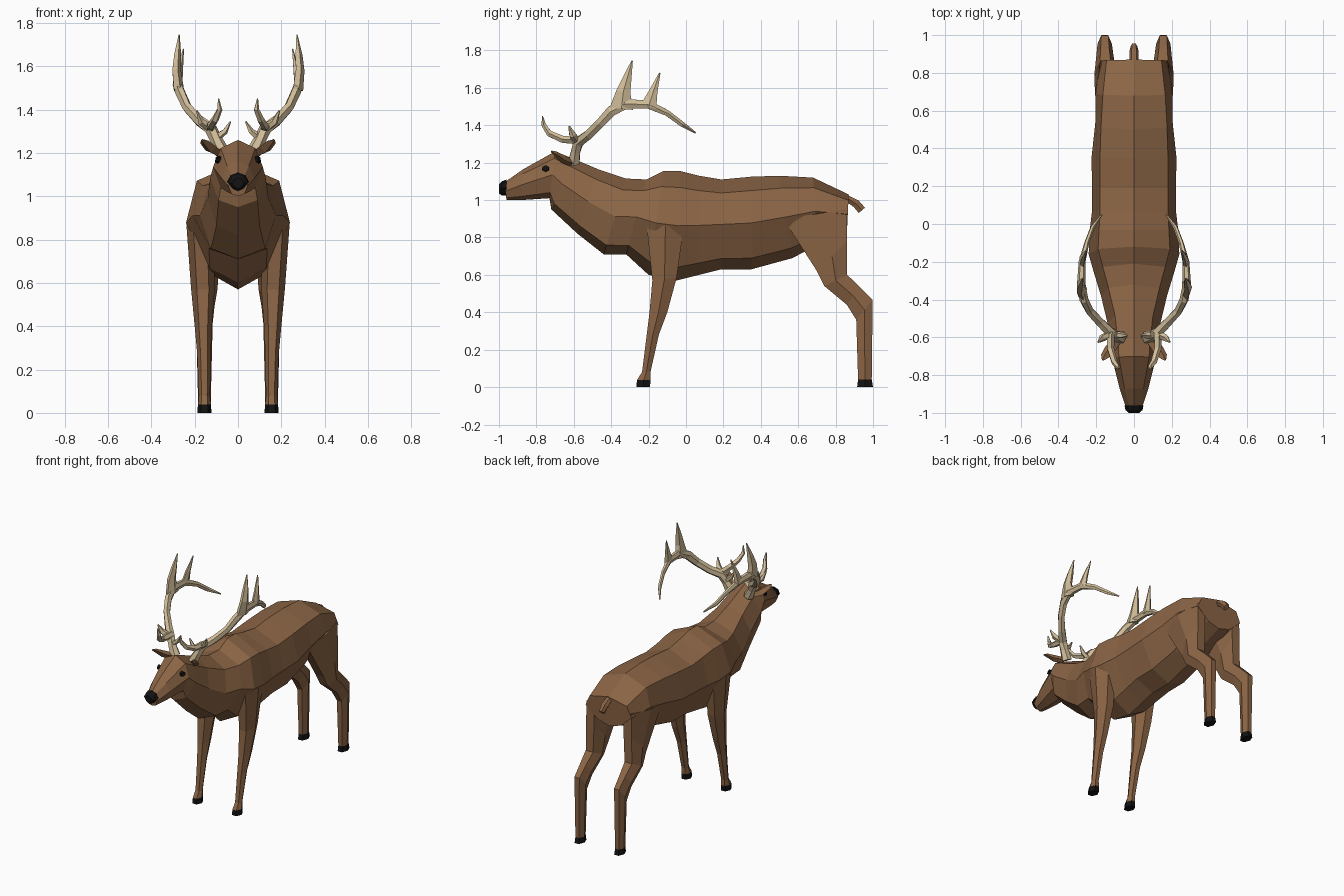
import bpy, bmesh, math
from mathutils import Vector


def material(name, rgb):
    m = bpy.data.materials.new(name)
    m.diffuse_color = (*rgb, 1)
    return m


BROWN = material("brown coat", (0.26, 0.13, 0.06))
TAN = material("tan antler", (0.64, 0.51, 0.32))
BLACK = material("black", (0.006, 0.006, 0.006))


def loft(name, rings, mats, rule=None):
    """Flat-shaded skin over equal rings, capped at both ends."""
    bm = bmesh.new()
    rows = [[bm.verts.new(p) for p in r] for r in rings]
    n = len(rows[0])
    for i, (a, b) in enumerate(zip(rows, rows[1:])):
        for j in range(n):
            k = (j + 1) % n
            f = bm.faces.new((a[j], a[k], b[k], b[j]))
            f.material_index = rule(i) if rule else 0
    bm.faces.new(rows[0]).material_index = rule(0) if rule else 0
    bm.faces.new(rows[-1]).material_index = rule(len(rows) - 2) if rule else 0
    bmesh.ops.recalc_face_normals(bm, faces=bm.faces)
    me = bpy.data.meshes.new(name)
    bm.to_mesh(me)
    bm.free()
    for m in mats:
        me.materials.append(m)
    ob = bpy.data.objects.new(name, me)
    bpy.context.collection.objects.link(ob)
    return ob


def trunk_ring(yt, zt, yb, zb, w1, w2, w3):
    """Eight-sided section between a top and a bottom point."""
    t, b = Vector((0, yt, zt)), Vector((0, yb, zb))
    half = [(w1, 0.15), (w2, 0.5), (w3, 0.88)]
    right = [t.lerp(b, f) + Vector((w, 0, 0)) for w, f in half]
    left = [Vector((-p.x, p.y, p.z)) for p in reversed(right)]
    return [t] + right + [b] + left


def leg_ring(yf, zf, yb, zb, x, hw, s):
    """Six-sided section between a front and a back point."""
    f, b = Vector((0, yf, zf)), Vector((0, yb, zb))
    pts = [(1, .5), (.5, 0), (-.5, 0), (-1, .5), (-.5, 1), (.5, 1)]
    return [f.lerp(b, v) + Vector((s * (x + u * hw), 0, 0)) for u, v in pts]


def tube(name, path, s, mat, n=5):
    """Tapered tube; path rows are x, y, z, half thickness, half depth."""
    pts = [Vector((s * p[0], p[1], p[2])) for p in path]
    rings = []
    for i, p in enumerate(pts):
        d = (pts[min(i + 1, len(pts) - 1)] - pts[max(i - 1, 0)]).normalized()
        side = Vector((1, 0, 0)) - d * d.x
        if side.length < 0.5:
            side = Vector((0, 0, 1)) - d * d.z
        side.normalize()
        up = d.cross(side)
        a = [2 * math.pi * k / n for k in range(n)]
        rings.append([p + side * math.cos(t) * path[i][3]
                      + up * math.sin(t) * path[i][4] for t in a])
    return loft(name, rings, [mat])


# body with neck and head in one skin
trunk = [
    (-.97, 1.095, -.96, 1.0, .025, .045, .03),
    (-.87, 1.165, -.88, 1.0, .05, .075, .05),
    (-.70, 1.26, -.73, 1.01, .08, .115, .08),
    (-.60, 1.22, -.72, .95, .085, .128, .09),
    (-.47, 1.165, -.58, .82, .10, .14, .10),
    (-.32, 1.115, -.44, .71, .135, .175, .125),
    (-.21, 1.11, -.32, .71, .165, .21, .135),
    (-.12, 1.155, -.20, .60, .19, .24, .13),
    (-.03, 1.155, -.05, .57, .185, .235, .125),
    (.07, 1.13, .07, .60, .18, .222, .13),
    (.19, 1.11, .19, .63, .18, .222, .135),
    (.35, 1.125, .35, .63, .18, .225, .135),
    (.50, 1.13, .57, .69, .175, .205, .125),
    (.68, 1.12, .70, .76, .165, .203, .12),
    (.87, 1.03, .86, .82, .145, .18, .09),
]
loft("body", [trunk_ring(*r) for r in trunk], [BROWN])

# nose
nose = [(-1.0, 1.085, -1.0, 1.035, .015, .028, .015),
        (-.985, 1.1, -.985, 1.025, .032, .045, .022),
        (-.96, 1.11, -.96, 1.025, .034, .05, .025)]
loft("nose", [trunk_ring(*r) for r in nose], [BLACK])

# tail
tube("tail", [(0, .86, 1.01, .025, .02), (0, .91, .98, .025, .025),
              (0, .94, .945, .018, .025)], 1, BROWN, 6)

front = [(-.21, .86, -.01, .87, .175, .063), (-.18, .57, -.05, .585, .162, .055),
         (-.195, .40, -.10, .40, .16, .04), (-.21, .28, -.145, .28, .157, .032),
         (-.235, .08, -.19, .08, .155, .026), (-.262, .038, -.19, .038, .155, .03),
         (-.266, .0, -.192, .0, .155, .033)]
back = [(.52, .90, .86, .95, .145, .062), (.70, .62, .862, .78, .147, .062),
        (.74, .54, .862, .60, .152, .057), (.86, .44, .93, .535, .154, .045),
        (.91, .36, .998, .465, .155, .038), (.92, .04, .993, .04, .155, .029),
        (.915, .0, 1.0, .0, .155, .033)]

# antler beam and its tines
beam = [(.07, -.60, 1.20, .035, .035), (.10, -.59, 1.26, .028, .028),
        (.125, -.575, 1.31, .03, .03), (.18, -.52, 1.35, .025, .028),
        (.235, -.46, 1.41, .022, .028), (.265, -.40, 1.475, .024, .032),
        (.28, -.32, 1.515, .022, .03), (.275, -.20, 1.51, .018, .025),
        (.25, -.10, 1.465, .013, .018), (.22, -.02, 1.405, .012, .016),
        (.17, .05, 1.36, .004, .005)]
tines = {
    "brow_tine": [(.125, -.57, 1.32, .024, .024), (.125, -.66, 1.325, .02, .02),
                  (.105, -.73, 1.355, .017, .017), (.085, -.76, 1.40, .013, .013),
                  (.09, -.768, 1.45, .003, .003)],
    "outer_tine": [(.12, -.58, 1.31, .022, .022), (.17, -.605, 1.345, .017, .02),
                   (.19, -.625, 1.395, .004, .005)],
    "inner_tine": [(.10, -.585, 1.27, .02, .02), (.06, -.59, 1.30, .014, .016),
                   (.035, -.59, 1.345, .004, .005)],
    "tall_tine": [(.275, -.345, 1.49, .026, .065), (.285, -.335, 1.58, .022, .04),
                  (.28, -.315, 1.65, .018, .025), (.272, -.288, 1.745, .003, .004)],
    "rear_tine": [(.275, -.20, 1.50, .018, .045), (.268, -.175, 1.58, .014, .024),
                  (.252, -.14, 1.68, .003, .004)],
}

for s, side in ((1, "right"), (-1, "left")):
    # legs, with the last section as black hoof
    for name, rows in (("front_leg", front), ("back_leg", back)):
        last = len(rows) - 2
        loft(f"{name}_{side}", [leg_ring(*r, s) for r in rows], [BROWN, BLACK],
             lambda i: 1 if i == last else 0)
    # ear
    tube(f"ear_{side}", [(.085, -.615, 1.20, .02, .02), (.125, -.66, 1.22, .03, .022),
                         (.155, -.70, 1.25, .022, .012),
                         (.165, -.72, 1.26, .006, .005)], s, BROWN, 4)
    # eye
    tube(f"eye_{side}", [(.075, -.745, 1.165, .02, .02),
                         (.100, -.752, 1.17, .016, .02)], s, BLACK, 6)
    # antler
    tube(f"antler_beam_{side}", beam, s, TAN, 6)
    for name, path in tines.items():
        tube(f"{name}_{side}", path, s, TAN)
